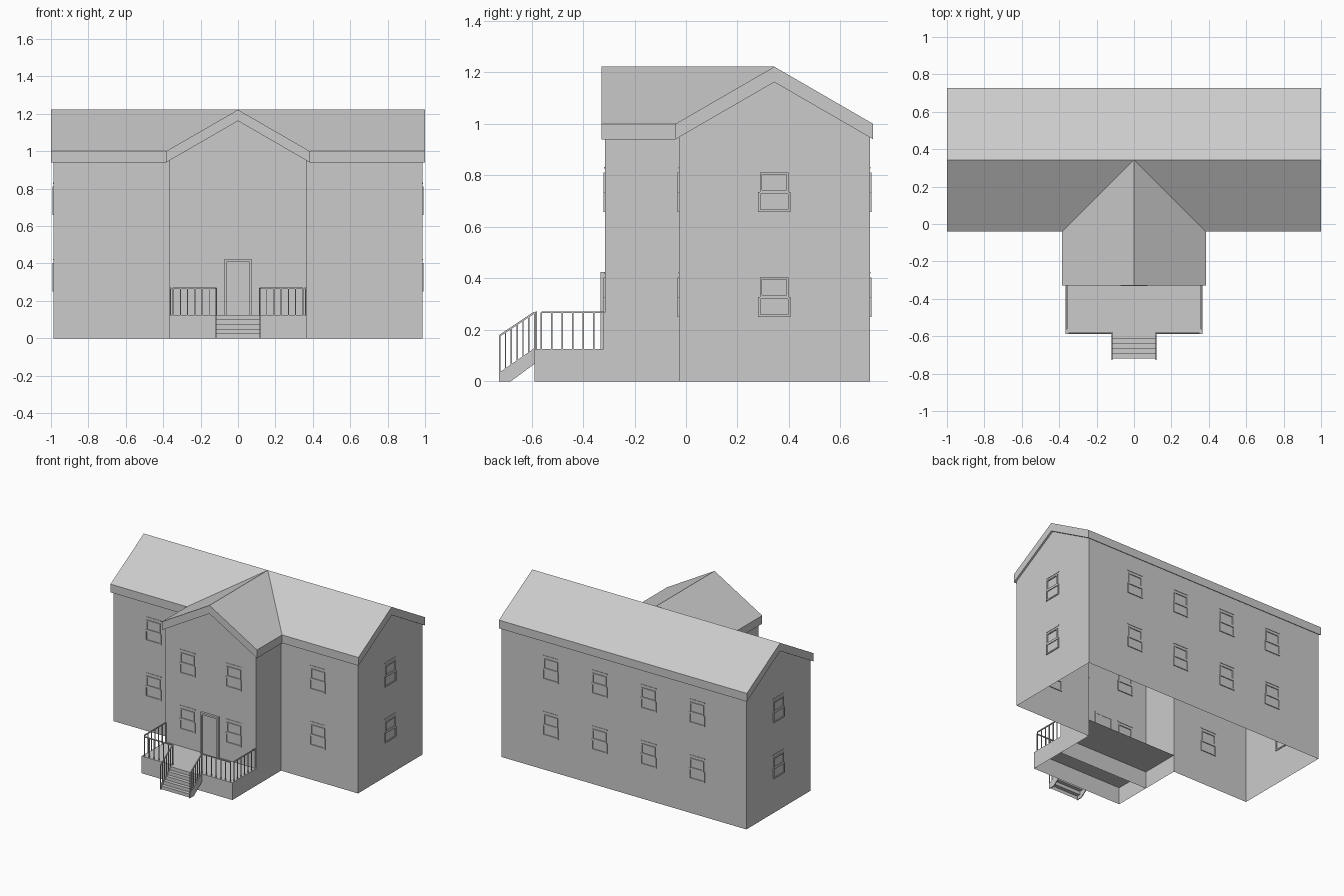
import bpy, bmesh, math
from mathutils import Matrix, Vector

if "Cube" in bpy.data.objects:
    bpy.data.objects.remove(bpy.data.objects["Cube"])


def finish(bm, name):
    me = bpy.data.meshes.new(name)
    bm.to_mesh(me)
    bm.free()
    ob = bpy.data.objects.new(name, me)
    bpy.context.collection.objects.link(ob)
    return ob


def add_box(bm, x0, x1, y0, y1, z0, z1):
    m = Matrix.Translation(((x0 + x1) / 2, (y0 + y1) / 2, (z0 + z1) / 2)) \
        @ Matrix.Diagonal((x1 - x0, y1 - y0, z1 - z0, 1))
    bmesh.ops.create_cube(bm, size=1, matrix=m)


def add_bar(bm, a, b, t):
    a, b = Vector(a), Vector(b)
    d = b - a
    m = Matrix.Translation((a + b) / 2) @ d.to_track_quat('Z', 'Y').to_matrix().to_4x4() \
        @ Matrix.Diagonal((t, t, d.length, 1))
    bmesh.ops.create_cube(bm, size=1, matrix=m)


def add_face(bm, pts):
    return bm.faces.new([bm.verts.new(p) for p in pts])


def weld(bm):
    bmesh.ops.remove_doubles(bm, verts=bm.verts[:], dist=0.0005)
    bmesh.ops.recalc_face_normals(bm, faces=bm.faces[:])


# Key dimensions
WX, WF, WB = 0.987, -0.027, 0.714      # main walls
GX, GF = 0.366, -0.315                 # front wing walls
RX, RF, RB, RY = 1.0, -0.041, 0.727, 0.343   # main roof edges and ridge
VX, VF = 0.384, -0.329                 # wing roof edges
EAVE, RIDGE, THICK = 1.0, 1.222, 0.06
DECK, PF = 0.125, -0.588
WALL, APEX = 0.951, RIDGE - THICK

# Walls: open-bottomed T-shaped shell with three gables
bm = bmesh.new()
for s in (-1, 1):
    add_face(bm, [(s * GX, WF, 0), (s * WX, WF, 0), (s * WX, WF, WALL), (s * GX, WF, WALL)])
    add_face(bm, [(s * GX, GF, 0), (s * GX, WF, 0), (s * GX, WF, WALL), (s * GX, GF, WALL)])
    add_face(bm, [(s * WX, WF, 0), (s * WX, WB, 0), (s * WX, WB, WALL),
                  (s * WX, RY, APEX), (s * WX, WF, WALL)])
add_face(bm, [(-WX, WB, 0), (WX, WB, 0), (WX, WB, WALL), (-WX, WB, WALL)])
add_face(bm, [(-GX, GF, 0), (GX, GF, 0), (GX, GF, WALL), (0, GF, APEX), (-GX, GF, WALL)])
weld(bm)
finish(bm, "walls")

# Roof: crossing gables with valleys, thickened straight down
bm = bmesh.new()
peak = (0, RY, RIDGE)
for s in (-1, 1):
    valley = (s * VX, RF, EAVE)
    add_face(bm, [(s * RX, RF, EAVE), valley, peak, (s * RX, RY, RIDGE)])
    add_face(bm, [valley, (s * VX, VF, EAVE), (0, VF, RIDGE), peak])
    add_face(bm, [peak, (s * RX, RY, RIDGE), (s * RX, RB, EAVE), (0, RB, EAVE)])
weld(bm)
top = bm.faces[:]
ext = bmesh.ops.extrude_face_region(bm, geom=top, use_keep_orig=True)
low = [v for v in ext["geom"] if isinstance(v, bmesh.types.BMVert)]
bmesh.ops.translate(bm, verts=low, vec=(0, 0, -THICK))
weld(bm)
finish(bm, "roof")

# Porch: deck running back under the wing, with skirt walls
bm = bmesh.new()
add_face(bm, [(-GX, PF, DECK), (GX, PF, DECK), (GX, WF, DECK), (-GX, WF, DECK)])
add_face(bm, [(-GX, PF, 0), (GX, PF, 0), (GX, PF, DECK), (-GX, PF, DECK)])
for s in (-1, 1):
    add_face(bm, [(s * GX, PF, 0), (s * GX, GF, 0), (s * GX, GF, DECK), (s * GX, PF, DECK)])
weld(bm)
finish(bm, "porch")


# Windows: sash frames standing slightly proud of the wall, facing -y
def window(name, x, y, z, angle):
    bm = bmesh.new()
    p, q = -0.006, 0.006
    for h, z0, z1, t in ((0.063, 0, 0.078, 0.009), (0.056, 0.078, 0.153, 0.008)):
        for s in (-1, 1):
            a, b = sorted((s * h, s * (h - t)))
            add_box(bm, a, b, p, q, z0, z1)
        add_box(bm, -h + t, h - t, p, q, z0, z0 + t)
        add_box(bm, -h + t, h - t, p, q, z1 - t, z1)
    add_box(bm, -0.063, 0.063, -0.003, 0.003, 0.168, 0.175)
    ob = finish(bm, name)
    ob.location = (x, y, z)
    ob.rotation_euler = (0, 0, angle)


for z in (0.25, 0.658):
    for s in (-1, 1):
        window("main_front_window", s * 0.663, WF, z, 0)
        window("wing_window", s * 0.187, GF, z, 0)
        window("side_window", s * WX, RY, z, s * math.pi / 2)
        for x in (0.198, 0.59):
            window("back_window", s * x, WB, z, math.pi)

# Door with surround
bm = bmesh.new()
add_box(bm, -0.06, 0.06, GF - 0.006, GF + 0.004, DECK, 0.41)
for s in (-1, 1):
    a, b = sorted((s * 0.06, s * 0.072))
    add_box(bm, a, b, GF - 0.017, GF + 0.006, DECK, 0.424)
add_box(bm, -0.06, 0.06, GF - 0.017, GF + 0.006, 0.41, 0.424)
finish(bm, "door")

# Stairs: thin treads and risers
bm = bmesh.new()
SX, N = 0.115, 5
run, rise = 0.13 / N, DECK / N
for i in range(N):
    y, z = PF - 0.13 + i * run, i * rise
    add_face(bm, [(-SX, y, z), (SX, y, z), (SX, y, z + rise), (-SX, y, z + rise)])
    add_face(bm, [(-SX, y, z + rise), (SX, y, z + rise),
                  (SX, y + run, z + rise), (-SX, y + run, z + rise)])
weld(bm)
finish(bm, "stairs")

# Stair stringers
bm = bmesh.new()
prof = [(-0.727, 0), (-0.68, 0), (PF, 0.068), (PF, DECK + 0.004), (-0.727, 0.033)]
for s in (-1, 1):
    f = add_face(bm, [(s * SX, y, z) for y, z in prof])
    e = bmesh.ops.extrude_face_region(bm, geom=[f], use_keep_orig=True)
    vs = [v for v in e["geom"] if isinstance(v, bmesh.types.BMVert)]
    bmesh.ops.translate(bm, verts=vs, vec=(s * 0.006, 0, 0))
weld(bm)
finish(bm, "stair_stringers")


# Railings: a handrail with evenly spaced balusters
def railing(name, a, b, drop, n):
    bm = bmesh.new()
    a, b = Vector(a), Vector(b)
    add_bar(bm, a, b, 0.007)
    for i in range(n):
        p = a.lerp(b, i / (n - 1))
        add_bar(bm, p - Vector((0, 0, drop)), p, 0.005)
    finish(bm, name)


RZ = 0.268
for s in (-1, 1):
    railing("front_railing", (s * 0.115, PF + 0.006, RZ), (s * 0.347, PF + 0.006, RZ), RZ - DECK, 7)
    railing("side_railing", (s * 0.36, -0.562, RZ), (s * 0.36, GF - 0.003, RZ), RZ - DECK, 7)
    railing("stair_railing", (s * 0.118, -0.724, 0.177), (s * 0.118, PF, RZ), 0.142, 7)
